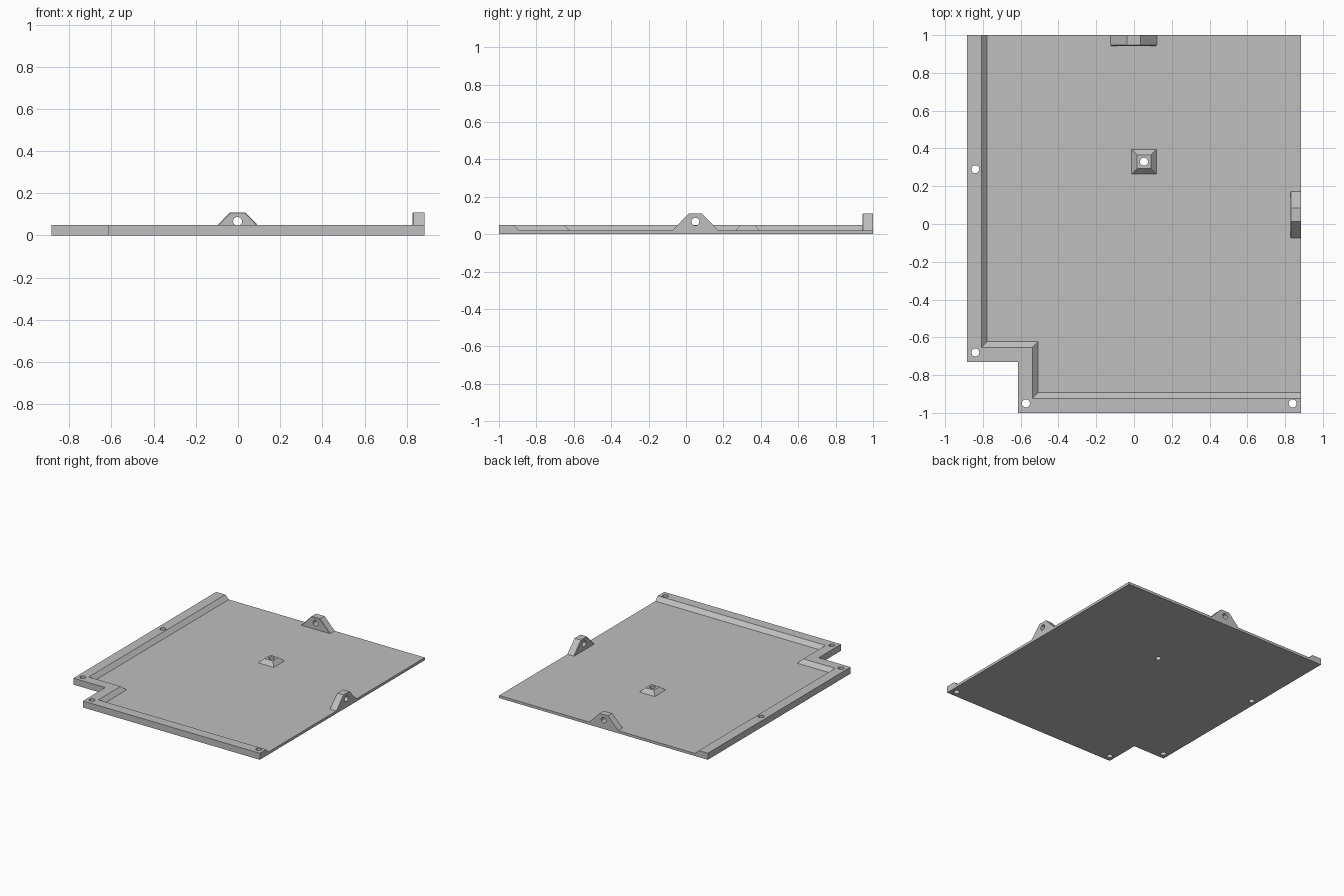
import bpy, bmesh, math
from mathutils import Matrix, Vector

if "Cube" in bpy.data.objects:
    bpy.data.objects.remove(bpy.data.objects["Cube"])

GREY = bpy.data.materials.new("light grey")
GREY.use_nodes = True
GREY.diffuse_color = (0.52, 0.52, 0.52, 1)
GREY.node_tree.nodes["Principled BSDF"].inputs["Base Color"].default_value = (0.52, 0.52, 0.52, 1)

FLOOR, RIM, TAB_TOP = 0.02, 0.05, 0.11
HOLE_R = 0.021


def finish(name, bm):
    bmesh.ops.remove_doubles(bm, verts=bm.verts, dist=1e-5)
    bmesh.ops.recalc_face_normals(bm, faces=bm.faces)
    mesh = bpy.data.meshes.new(name)
    bm.to_mesh(mesh)
    bm.free()
    mesh.materials.append(GREY)
    obj = bpy.data.objects.new(name, mesh)
    bpy.context.collection.objects.link(obj)
    return obj


def drill(obj, centres, axis="Z"):
    """Cut round holes through obj along an axis and apply the cut."""
    bm = bmesh.new()
    turn = {"Z": Matrix(), "X": Matrix.Rotation(math.pi / 2, 4, "Y"),
            "Y": Matrix.Rotation(math.pi / 2, 4, "X")}[axis]
    for c in centres:
        bmesh.ops.create_cone(bm, cap_ends=True, segments=32, radius1=HOLE_R, radius2=HOLE_R,
                              depth=0.3, matrix=Matrix.Translation(c) @ turn)
    cutter = finish("hole_cutter", bm)
    cutter.hide_render = True
    mod = obj.modifiers.new("holes", "BOOLEAN")
    mod.object, mod.operation, mod.solver = cutter, "DIFFERENCE", "EXACT"
    bpy.context.view_layer.update()
    result = bpy.data.meshes.new_from_object(obj.evaluated_get(bpy.context.evaluated_depsgraph_get()))
    obj.modifiers.clear()
    obj.data = result
    bpy.data.objects.remove(cutter)
    # Smooth hole walls, sharp edges everywhere else
    bpy.ops.object.select_all(action="DESELECT")
    obj.select_set(True)
    bpy.context.view_layer.objects.active = obj
    bpy.ops.object.shade_smooth_by_angle(angle=math.radians(25))


# Floor plate with a raised, sloped rim along the left and front edges
def rim_path(d):
    return [(-0.885 + d, 1), (-0.885 + d, -0.73 + d), (-0.615 + d, -0.73 + d),
            (-0.615 + d, -1 + d), (0.885, -1 + d)]


bm = bmesh.new()
rows = [[bm.verts.new((x, y, z)) for x, y in rim_path(d)]
        for d, z in ((0, 0), (0, RIM), (0.077, RIM), (0.107, FLOOR))]
low = bm.verts.new((0.885, 1, 0))
high = bm.verts.new((0.885, 1, FLOOR))
for a, b in zip(rows, rows[1:]):
    for i in range(4):
        bm.faces.new((a[i], a[i + 1], b[i + 1], b[i]))
bm.faces.new(rows[0] + [low])
bm.faces.new(rows[3] + [high])
for end in (0, -1):
    bm.faces.new([r[end] for r in rows] + [high, low])
plate = finish("base_plate", bm)
POST = Vector((0.053, 0.33, 0))
drill(plate, [(-0.84, 0.29, 0), (-0.84, -0.68, 0), (-0.572, -0.95, 0), (0.84, -0.95, 0), POST])

# Pyramid-shaped screw post on the floor
bm = bmesh.new()
bmesh.ops.create_cone(bm, cap_ends=True, segments=4, radius1=0.065 * math.sqrt(2),
                      radius2=0.036 * math.sqrt(2), depth=RIM - FLOOR,
                      matrix=Matrix.Translation(POST + Vector((0, 0, (RIM + FLOOR) / 2)))
                      @ Matrix.Rotation(math.pi / 4, 4, "Z"))
post = finish("screw_post", bm)
drill(post, [POST])


# Upright tabs with sloped shoulders and a softened inner edge
def tab(name, place, axis):
    """place(u, depth, z): u runs along the edge, depth goes inward from it."""
    bm = bmesh.new()
    rings = []
    for depth, inset in ((0, 0), (0.053, 0), (0.057, 0.004)):
        outline = [(-0.123 + inset, FLOOR), (0.123 - inset, FLOOR),
                   (0.036 - inset / 2, TAB_TOP - inset), (-0.036 + inset / 2, TAB_TOP - inset)]
        rings.append([bm.verts.new(place(u, depth, z)) for u, z in outline])
    for a, b in zip(rings, rings[1:]):
        for i in range(4):
            j = (i + 1) % 4
            bm.faces.new((a[i], a[j], b[j], b[i]))
    bm.faces.new(rings[0])
    bm.faces.new(rings[-1])
    obj = finish(name, bm)
    drill(obj, [place(0, 0.03, 0.067)], axis)


tab("back_tab", lambda u, d, z: Vector((u - 0.002, 1 - d, z)), "Y")
tab("left_tab", lambda u, d, z: Vector((0.885 - d, u + 0.05, z)), "X")
